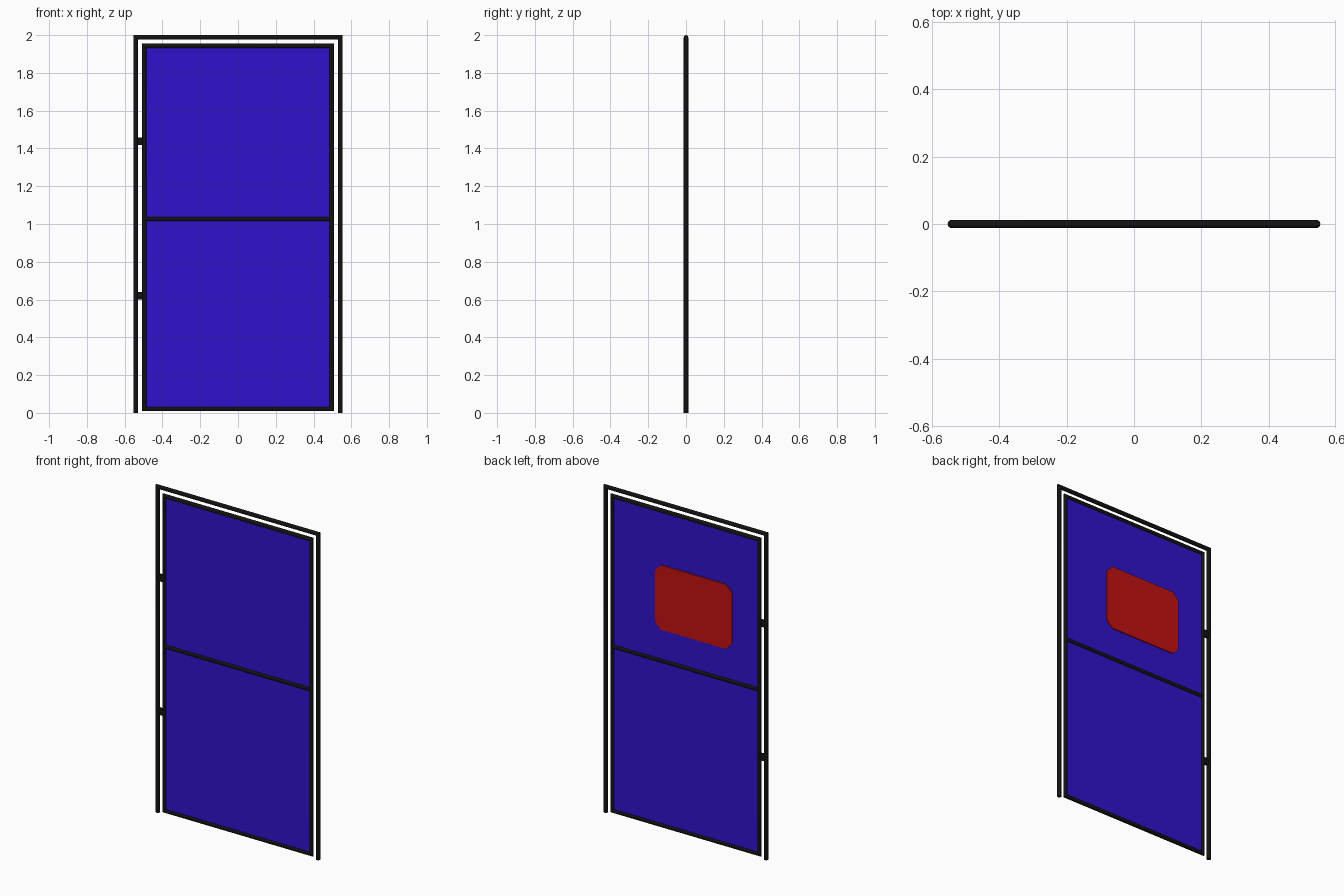
import bpy, bmesh
from math import cos, sin, pi
from mathutils import Vector

if "Cube" in bpy.data.objects:
    bpy.data.objects.remove(bpy.data.objects["Cube"])


def material(name, rgb):
    m = bpy.data.materials.new(name)
    m.diffuse_color = (*rgb, 1)
    m.use_nodes = True
    m.node_tree.nodes["Principled BSDF"].inputs["Base Color"].default_value = m.diffuse_color
    return m


BLACK = material("black_metal", (0.006, 0.006, 0.006))
BLUE = material("blue_panel", (0.03, 0.006, 0.6))
RED = material("red_plate", (0.55, 0.006, 0.006))


def finish(name, bm, mat, smooth=False):
    bmesh.ops.recalc_face_normals(bm, faces=bm.faces)
    me = bpy.data.meshes.new(name)
    bm.to_mesh(me)
    bm.free()
    ob = bpy.data.objects.new(name, me)
    bpy.context.collection.objects.link(ob)
    me.materials.append(mat)
    if smooth:
        bpy.ops.object.select_all(action='DESELECT')
        ob.select_set(True)
        bpy.context.view_layer.objects.active = ob
        bpy.ops.object.shade_smooth_by_angle()
    return ob


def tube(name, path, closed=False, r=0.012, sides=16):
    """Round tube with mitred corners along an (x, z) path."""
    bm = bmesh.new()
    pts = [Vector((x, 0, z)) for x, z in path]
    n = len(pts)
    rings = []
    for i, p in enumerate(pts):
        a = (p - pts[i - 1]).normalized() if closed or i else None
        b = (pts[(i + 1) % n] - p).normalized() if closed or i < n - 1 else None
        a, b = a or b, b or a
        na, nb = Vector((-a.z, 0, a.x)), Vector((-b.z, 0, b.x))
        mitre = (na + nb) / (1 + na.dot(nb))
        rings.append([bm.verts.new(p + mitre * r * cos(2 * pi * k / sides)
                                   + Vector((0, r * sin(2 * pi * k / sides), 0)))
                      for k in range(sides)])
    for i in range(n if closed else n - 1):
        r0, r1 = rings[i], rings[(i + 1) % n]
        for k in range(sides):
            j = (k + 1) % sides
            bm.faces.new((r0[k], r0[j], r1[j], r1[k]))
    if not closed:
        bm.faces.new(rings[0])
        bm.faces.new(rings[-1])
    return finish(name, bm, BLACK, True)


def slab(name, outline, y0, y1, mat):
    """Flat plate: an (x, z) outline extruded from y0 to y1."""
    bm = bmesh.new()
    face = bm.faces.new([bm.verts.new((x, y0, z)) for x, z in outline])
    ext = bmesh.ops.extrude_face_region(bm, geom=[face])["geom"]
    bmesh.ops.translate(bm, vec=(0, y1 - y0, 0),
                        verts=[v for v in ext if isinstance(v, bmesh.types.BMVert)])
    return finish(name, bm, mat)


def rect(x0, x1, z0, z1):
    return [(x0, z0), (x1, z0), (x1, z1), (x0, z1)]


# Fixed door frame, gate frame and middle rail
tube("outer_frame", [(-0.542, 0), (-0.542, 1.988), (0.542, 1.988), (0.542, 0)])
tube("gate_frame", rect(-0.497, 0.497, 0.021, 1.943), closed=True)
tube("middle_rail", [(-0.497, 1.026), (0.497, 1.026)])

# Hinges between the two frames
for name, z in (("lower_hinge", 0.62), ("upper_hinge", 1.437)):
    slab(name, rect(-0.542, -0.497, z - 0.02, z + 0.02), -0.008, 0.008, BLACK)

# Infill panels
slab("lower_panel", rect(-0.497, 0.497, 0.021, 1.026), -0.003, 0.003, BLUE)
slab("upper_panel", rect(-0.497, 0.497, 1.026, 1.943), -0.003, 0.003, BLUE)

# Rear plate with clipped corners
x0, x1, z0, z1, c = -0.316, 0.203, 1.218, 1.612, 0.04
slab("rear_plate", [(x0 + c, z0), (x1 - c, z0), (x1, z0 + c), (x1, z1 - c),
                    (x1 - c, z1), (x0 + c, z1), (x0, z1 - c), (x0, z0 + c)],
     0.003, 0.009, RED)
